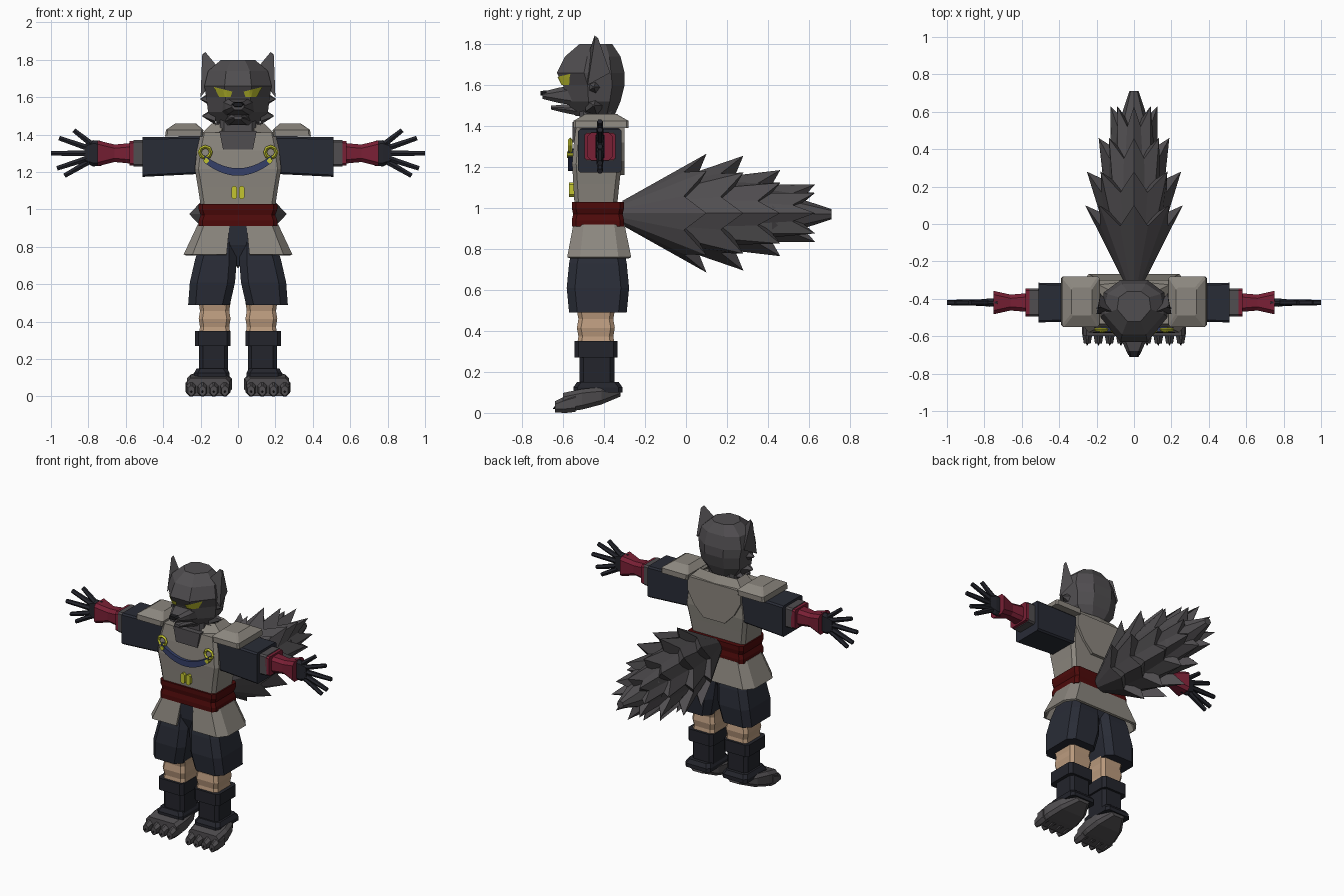
import bpy, bmesh, math
from mathutils import Vector
from mathutils.bvhtree import BVHTree

default_cube = bpy.data.objects.get("Cube")
if default_cube:
    bpy.data.objects.remove(default_cube)


def material(name, red, green, blue_part):
    mat = bpy.data.materials.new(name)
    mat.use_nodes = True
    colour = (red, green, blue_part, 1)
    mat.diffuse_color = colour
    mat.node_tree.nodes["Principled BSDF"].inputs["Base Color"].default_value = colour
    return mat


fur = material("dark grey fur", .08, .075, .08)
stone = material("warm grey cloth", .26, .24, .21)
navy = material("dark navy cloth", .022, .025, .037)
boot_black = material("boot black", .017, .018, .025)
crimson = material("crimson leather", .19, .014, .035)
sash_red = material("dark red sash", .075, .003, .003)
tan = material("tan skin", .5, .33, .21)
yellow = material("yellow", .55, .56, .03)
blue = material("strap blue", .035, .05, .14)
black = material("nose black", .012, .012, .014)


def loft(name, rings, mat, mirror=False, closed=True, solid=0):
    """Skin matching rings of points; closed rings are also capped."""
    mesh = bpy.data.meshes.new(name)
    bm = bmesh.new()
    loops = [[bm.verts.new(point) for point in ring] for ring in rings]
    for lower, upper in zip(loops, loops[1:]):
        first = 0 if closed else 1
        for i in range(first, len(lower)):
            bm.faces.new((lower[i - 1], lower[i], upper[i], upper[i - 1]))
    if closed:
        bm.faces.new(loops[0])
        bm.faces.new(loops[-1])
    bmesh.ops.recalc_face_normals(bm, faces=bm.faces)
    bm.to_mesh(mesh)
    bm.free()
    mesh.materials.append(mat)
    part = bpy.data.objects.new(name, mesh)
    bpy.context.collection.objects.link(part)
    if mirror:
        part.modifiers.new("Mirror", 'MIRROR')
    if solid:
        part.modifiers.new("Solidify", 'SOLIDIFY').thickness = solid
    return part


def block(name, axis, start, end, size, mat, flare=(1, 1), cut=.02, mirror=False):
    """Chamfered box from start to end, scaled by evenly spaced flare factors."""
    start, end = Vector(start), Vector(end)
    rings = []
    for k, scale in enumerate(flare):
        center = start.lerp(end, k / (len(flare) - 1))
        u, v = (side * scale / 2 for side in size)
        c = min(cut, u * .8, v * .8)
        corners = [(u - c, -v), (u, c - v), (u, v - c), (u - c, v)]
        corners += [(-a, -b) for a, b in corners]
        along = {'x': lambda a, b: (0, a, b), 'y': lambda a, b: (a, 0, b),
                 'z': lambda a, b: (a, b, 0)}[axis]
        rings.append([center + Vector(along(a, b)) for a, b in corners])
    return loft(name, rings, mat, mirror)


def circle(sides):
    return [Vector((math.cos(t), math.sin(t), 0))
            for t in (math.tau * i / sides for i in range(sides))]


def rod(name, start, end, start_radius, end_radius, mat, sides=6, mirror=True):
    start, end = Vector(start), Vector(end)
    turn = (end - start).to_track_quat('Z', 'Y')
    rings = [[point + turn @ (p * radius) for p in circle(sides)]
             for point, radius in ((start, start_radius), (end, end_radius))]
    return loft(name, rings, mat, mirror)


def prism(name, outline, front, back, mat, mirror=False):
    return loft(name, [[(x, y, z) for x, z in outline] for y in (front, back)], mat, mirror)


# Head: one outline rule, fitted to each height, half width, front and back
def head_ring(z, width, front, back):
    half = [(width * a, front + (back - front) * b, z)
            for a, b in ((.4, 0), (1, .4), (.9, .8), (.4, 1))]
    return half + [(-x, y, z) for x, y, z in reversed(half)]


head = loft("head", [head_ring(*section) for section in (
    (1.45, .1, -.54, -.35), (1.52, .16, -.58, -.32), (1.6, .17, -.6, -.3),
    (1.66, .18, -.63, -.3), (1.74, .16, -.59, -.32), (1.8, .09, -.52, -.36))], fur)
block("snout", 'y', (0, -.54, 1.55), (0, -.7, 1.55), (.18, .1), fur, flare=(1, .75, .35))
block("lower_jaw", 'y', (0, -.52, 1.48), (0, -.66, 1.49), (.14, .06), fur, flare=(1, .7, .3))
block("nose", 'y', (0, -.68, 1.56), (0, -.71, 1.56), (.07, .03), black, flare=(1, .7))
ear_base = [Vector(p) for p in ((.09, -.48, 1.74), (.2, -.48, 1.6), (.18, -.37, 1.66))]
ear_tip = Vector((.19, -.44, 1.86))
loft("ear", [ear_base, [p.lerp(ear_tip, .85) for p in ear_base]], fur, mirror=True)
for x, z in ((.2, 1.59), (.19, 1.5), (.15, 1.44)):
    rod("cheek_tuft", (x - .07, -.45, z), (x, -.45, z), .05, .004, fur, sides=5)

# Eyes: slanted plates projected onto the face
tree = BVHTree.FromPolygons([v.co for v in head.data.vertices],
                            [p.vertices[:] for p in head.data.polygons])
low_in, low_out, top_in, top_out = (
    Vector((x, -1, z)) for x, z in ((.04, 1.6), (.1, 1.6), (.03, 1.63), (.13, 1.655)))
steps = [i / 6 for i in range(7)]
eye_rows = []
for up in steps:
    inner, outer = low_in.lerp(top_in, up), low_out.lerp(top_out, up)
    hits = [tree.ray_cast(inner.lerp(outer, s), Vector((0, 1, 0)))[0] for s in steps]
    eye_rows.append([hit - Vector((0, .008, 0)) for hit in hits])
loft("eye", eye_rows, yellow, mirror=True, closed=False)

# Neck and torso
block("neck", 'z', (0, -.44, 1.3), (0, -.44, 1.48), (.19, .16), fur)
block("torso", 'z', (0, -.44, 1.02), (0, -.43, 1.41), (.42, .22), stone,
      flare=(.95, 1.02, 1.1, 1.05, .95))
prism("neckline", [(-.1, 1.42), (-.08, 1.32), (.08, 1.32), (.1, 1.42)], -.555, -.5, fur)
collar_edge = [Vector((x, y, 1.4)) for x, y in ((.1, -.53), (.2, -.46), (.2, -.32), (0, -.3))]
collar_apex = Vector((0, -.42, 1.6))
loft("collar", [collar_edge, [p.lerp(collar_apex, .3) for p in collar_edge]],
     stone, mirror=True, closed=False, solid=.02)
prism("back_plate", [(0, 1.16), (.08, 1.16), (.15, 1.23), (.2, 1.32), (.2, 1.41), (0, 1.41)],
      -.34, -.3, stone, mirror=True)
block("shoulder_pad", 'z', (.29, -.415, 1.39), (.28, -.415, 1.46), (.2, .27), stone,
      flare=(1, 1, .55), cut=.01, mirror=True)

# Chest strap, rings and buckle
sag = [(.18 * s, 1.2 + .07 * s * s) for s in (i / 5 - 1 for i in range(11))]
prism("chest_strap", [(x, z + .02) for x, z in sag] + [(x, z - .02) for x, z in reversed(sag)],
      -.575, -.54, blue)
for side in (-1, 1):
    bpy.ops.mesh.primitive_torus_add(
        location=(side * .175, -.565, 1.305), rotation=(math.pi / 2, 0, 0),
        major_segments=8, minor_segments=4, major_radius=.03, minor_radius=.01)
    bpy.context.object.name = "strap_ring"
    bpy.context.object.data.materials.append(yellow)
block("strap_clip", 'y', (.17, -.58, 1.26), (.17, -.55, 1.26), (.03, .03), yellow, mirror=True)
block("buckle", 'y', (.02, -.57, 1.09), (.02, -.54, 1.09), (.03, .07), yellow,
      cut=.01, mirror=True)

# Grooved sash and skirt split at the front
block("sash", 'z', (0, -.43, .91), (0, -.43, 1.03), (.42, .255), sash_red,
      flare=(1, 1, .95, 1, 1))
waist = [(.045, -.55), (.18, -.55), (.215, -.5), (.215, -.35), (.18, -.3), (0, -.3)]
loft("skirt", [[(x, y, .92) for x, y in waist],
               [(x * 1.35, y + (y + .43) * .25, .76) for x, y in waist]],
     stone, mirror=True, closed=False, solid=.015)

# Legs
block("hips", 'z', (0, -.43, .7), (0, -.43, .92), (.36, .24), navy, flare=(.7, 1, 1))
block("trouser_leg", 'z', (.155, -.43, .49), (.1, -.43, .85), (.23, .29), navy,
      flare=(.97, 1.05, .97, .8), cut=.04, mirror=True)
block("knee", 'z', (.125, -.44, .33), (.125, -.44, .5), (.17, .185), tan,
      flare=(1, .92, 1, .92, 1), mirror=True)
block("boot_shaft", 'z', (.13, -.435, .13), (.13, -.435, .28), (.155, .17), boot_black, mirror=True)
block("boot_top", 'z', (.135, -.44, .27), (.135, -.44, .35), (.19, .21), boot_black, mirror=True)
block("boot_cuff", 'z', (.14, -.43, .1), (.14, -.43, .15), (.19, .24), boot_black,
      flare=(1, 1, .85), mirror=True)
block("foot", 'y', (.14, -.32, .1), (.16, -.6, .05), (.24, .1), fur,
      flare=(.4, .85, 1, .95), mirror=True)
for i in range(4):
    x = .07 + .06 * i
    block("toe", 'y', (x, -.54, .05), (x, -.64, .03), (.06, .09), fur,
          flare=(1, .9, .6), mirror=True)
    rod("claw", (x, -.63, .03), (x, -.65, .02), .01, .002, black, sides=4)

# Arms
block("sleeve", 'x', (.2, -.42, 1.29), (.51, -.42, 1.28), (.2, .2), navy,
      flare=(1, 1.06), cut=.01, mirror=True)
block("wrist_band", 'x', (.5, -.42, 1.3), (.56, -.42, 1.3), (.15, .14), fur, cut=.01, mirror=True)
block("bracer_cuff", 'x', (.55, -.42, 1.3), (.58, -.42, 1.3), (.15, .13), crimson,
      cut=.01, mirror=True)
block("bracer", 'x', (.57, -.42, 1.3), (.75, -.42, 1.3), (.1, .11), crimson,
      flare=(1, .85, 1.25), mirror=True)
block("palm", 'x', (.73, -.42, 1.3), (.82, -.42, 1.3), (.045, .14), boot_black,
      flare=(.95, 1, .7), mirror=True)
wrist = Vector((.72, -.42, 1.3))
for angle, reach in ((38, .2), (19, .25), (0, .28), (-18, .26), (-30, .24)):
    turn = math.radians(angle)
    direction = Vector((math.cos(turn), 0, math.sin(turn)))
    rod("finger", wrist + direction * .08, wrist + direction * reach, .018, .014, boot_black)


# Tail: overlapping fur layers ending in flared, pointed locks
def tail_layer(root, root_radius, tip, tip_radius):
    notch = tip - .11
    spokes = circle(16)
    edge = [(notch, tip_radius * .75) if i % 2 else (tip, tip_radius) for i in range(len(spokes))]

    def ring(pairs):
        return [(p.x * r * .9, y, .975 + p.y * r) for p, (y, r) in zip(spokes, pairs)]

    loft("tail_layer", [ring([(root, root_radius)] * len(spokes)), ring(edge),
                        ring([(notch, .02)] * len(spokes))], fur)


for layer in ((-.31, .06, .1, .29), (-.04, .17, .28, .28), (.12, .17, .46, .21),
              (.3, .14, .63, .14)):
    tail_layer(*layer)
rod("tail_tip", (0, .42, .97), (0, .71, .97), .12, .025, fur, sides=8, mirror=False)
